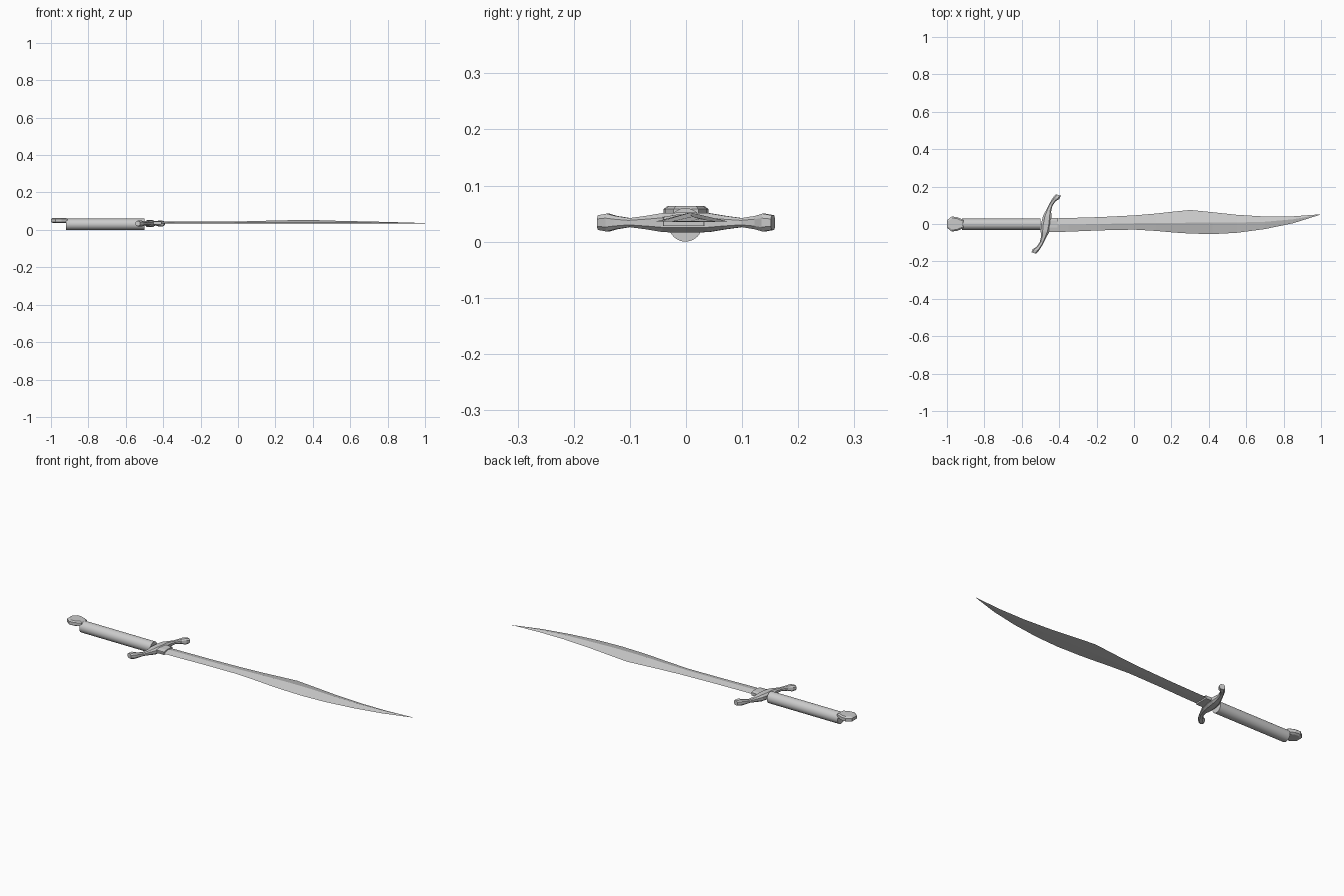
import bpy, bmesh, math


def loft(name, rings):
    """Skin equal-length closed rings into one capped solid."""
    bm = bmesh.new()
    rows = [[bm.verts.new(p) for p in r] for r in rings]
    n = len(rows[0])
    for a, b in zip(rows, rows[1:]):
        for i in range(n):
            j = (i + 1) % n
            bm.faces.new((a[i], a[j], b[j], b[i]))
    bm.faces.new(rows[0][::-1])
    bm.faces.new(rows[-1])
    bmesh.ops.remove_doubles(bm, verts=bm.verts, dist=1e-5)
    bmesh.ops.recalc_face_normals(bm, faces=bm.faces)
    me = bpy.data.meshes.new(name)
    bm.to_mesh(me)
    bm.free()
    ob = bpy.data.objects.new(name, me)
    bpy.context.collection.objects.link(ob)
    return ob


# Blade: flat underside, raised ridge; x, lower edge, ridge, upper edge, ridge z
stations = [
    (-0.47, -0.044, -0.005, 0.029, 0.044),
    (-0.35, -0.041, -0.003, 0.032, 0.044),
    (-0.18, -0.034, 0.000, 0.037, 0.044),
    (0.00, -0.030, 0.004, 0.046, 0.045),
    (0.12, -0.037, 0.006, 0.056, 0.048),
    (0.22, -0.046, 0.006, 0.067, 0.051),
    (0.30, -0.051, 0.007, 0.075, 0.052),
    (0.42, -0.054, 0.008, 0.063, 0.052),
    (0.55, -0.047, 0.008, 0.049, 0.048),
    (0.70, -0.027, 0.012, 0.040, 0.045),
    (0.85, 0.004, 0.025, 0.041, 0.041),
    (1.00, 0.051, 0.0515, 0.052, 0.0365),
]
loft("blade", [[(x, lo, 0.036), (x, mid, 0.035), (x, hi, 0.036), (x, mid, z)]
               for x, lo, mid, hi, z in stations])

# Collar at the root of the blade
loft("blade_collar", [[(x, -h - 0.004, 0.028), (x, h - 0.004, 0.028),
                       (x, h - 0.004, 0.044), (x, h * 0.5, 0.048),
                       (x, -h * 0.5, 0.048), (x, -h - 0.004, 0.044)]
                      for x, h in ((-0.47, 0.038), (-0.41, 0.036))])

# Grip
bpy.ops.mesh.primitive_cylinder_add(vertices=24, radius=0.03, depth=0.42,
                                    location=(-0.71, -0.001, 0.03),
                                    rotation=(0, math.pi / 2, 0))
bpy.context.object.name = "grip"
bpy.ops.object.shade_smooth_by_angle()

# S-curved guard: offset along x, y, half width, half height (one arm)
arm = [
    (0.000, 0.000, 0.027, 0.018),
    (0.006, 0.040, 0.023, 0.017),
    (0.013, 0.070, 0.014, 0.012),
    (0.024, 0.100, 0.010, 0.008),
    (0.040, 0.125, 0.011, 0.012),
    (0.055, 0.139, 0.016, 0.016),
    (0.066, 0.155, 0.013, 0.013),
]
full = [(-x, -y, w, h) for x, y, w, h in arm[:0:-1]] + arm
section = [(-1, -0.5), (-0.55, -1), (0.55, -1), (1, -0.5),
           (1, 0.5), (0.55, 1), (-0.55, 1), (-1, 0.5)]
loft("guard", [[(-0.470 + x + u * w, y - u * w * 0.3 * min(1, abs(y) * 8), 0.034 + v * h)
                for u, v in section] for x, y, w, h in full])

# Faceted flat pommel
half = [(-1.0, 0.020), (-0.975, 0.040), (-0.945, 0.037), (-0.912, 0.022)]
outline = half + [(x, -y) for x, y in half[::-1]]
loft("pommel", [[(-0.956 + (x + 0.956) * s, y * s, z) for x, y in outline]
                for z, s in ((0.036, 0.75), (0.042, 1), (0.058, 1), (0.064, 0.8))])
